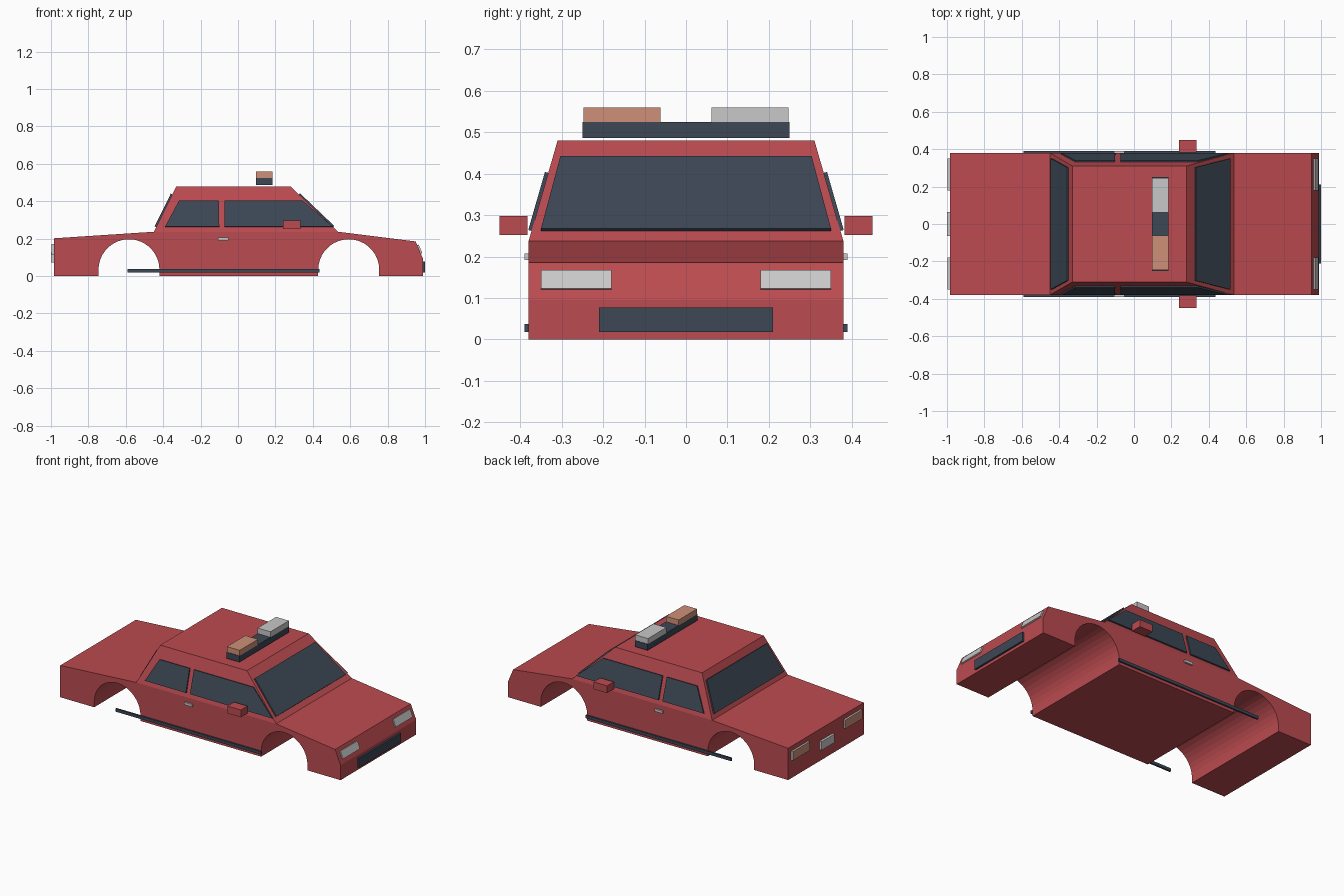
import bpy, bmesh, math
from mathutils import Vector

cube = bpy.data.objects.get("Cube")
if cube:
    bpy.data.objects.remove(cube, do_unlink=True)


def material(name, rgb):
    mat = bpy.data.materials.new(name)
    mat.use_nodes = True
    mat.diffuse_color = (*rgb, 1)
    mat.node_tree.nodes["Principled BSDF"].inputs["Base Color"].default_value = (*rgb, 1)
    return mat


RED = material("red_paint", (0.5, 0.07, 0.08))
DARK = material("dark_glass", (0.045, 0.063, 0.09))
GREY = material("pale_grey", (0.58, 0.58, 0.58))
ORANGE = material("orange_lens", (0.62, 0.28, 0.19))


def loft(name, lower, upper, mat, mirror=False):
    """Closed solid between two matching outlines."""
    bm = bmesh.new()
    a = [bm.verts.new(p) for p in lower]
    b = [bm.verts.new(p) for p in upper]
    bm.faces.new(a)
    bm.faces.new(b)
    for i in range(len(a)):
        j = (i + 1) % len(a)
        bm.faces.new((a[i], a[j], b[j], b[i]))
    bmesh.ops.recalc_face_normals(bm, faces=bm.faces)
    mesh = bpy.data.meshes.new(name)
    bm.to_mesh(mesh)
    bm.free()
    mesh.materials.append(mat)
    obj = bpy.data.objects.new(name, mesh)
    bpy.context.collection.objects.link(obj)
    if mirror:
        mod = obj.modifiers.new("Mirror", 'MIRROR')
        mod.use_axis = (False, True, False)
        mod.use_mirror_merge = False
    return obj


def slab(name, points, offset, mat, mirror=False):
    """Outline extruded along an offset vector."""
    return loft(name, points, [Vector(p) + Vector(offset) for p in points], mat, mirror)


def box(name, x, y, z, mat, mirror=False):
    base = [(x[0], y[0], z[0]), (x[1], y[0], z[0]), (x[1], y[1], z[0]), (x[0], y[1], z[0])]
    return slab(name, base, (0, 0, z[1] - z[0]), mat, mirror)


def arch(cx, radius=0.163, cz=0.034, steps=18):
    """Wheel arch outline from rear foot to front foot."""
    arc = [(cx - radius * math.cos(math.pi * i / steps),
            cz + radius * math.sin(math.pi * i / steps)) for i in range(steps + 1)]
    return [(cx - radius, 0)] + arc + [(cx + radius, 0)]


# Lower body: side profile with both wheel arches
WIDTH, ROOF_WIDTH = 0.38, 0.31
BELT, ROOF = 0.237, 0.48
profile = [(-0.985, 0)] + arch(-0.583) + arch(0.592) + [
    (0.988, 0), (0.988, 0.095), (0.95, 0.185), (0.535, BELT), (-0.45, BELT), (-0.985, 0.202)]
slab("lower_body", [(x, -WIDTH, z) for x, z in profile], (0, 2 * WIDTH, 0), RED)


# Cabin: tapered block
def rectangle(x0, x1, w, z):
    return [(x0, -w, z), (x1, -w, z), (x1, w, z), (x0, w, z)]


loft("cabin", rectangle(-0.45, 0.535, WIDTH, BELT), rectangle(-0.33, 0.28, ROOF_WIDTH, ROOF), RED)


# Side windows lying on the sloped cabin sides
def side_y(z):
    return WIDTH - (WIDTH - ROOF_WIDTH) * (z - BELT) / (ROOF - BELT)


SIDE_WINDOWS = {
    "rear_side_windows": [(-0.39, 0.262), (-0.1, 0.262), (-0.103, 0.402), (-0.315, 0.402)],
    "front_side_windows": [(-0.072, 0.262), (0.508, 0.262), (0.345, 0.402), (-0.072, 0.402)],
}
for name, outline in SIDE_WINDOWS.items():
    slab(name, [(x, side_y(z), z) for x, z in outline], (0, 0.008, 0.002), DARK, mirror=True)


# Windscreen and rear window on the cabin ends
def end_window(name, base_x, roof_x, offset):
    def at(z, w):
        x = base_x + (roof_x - base_x) * (z - BELT) / (ROOF - BELT)
        return [(x, -w, z), (x, w, z)]
    low, high = at(0.262, 0.35), at(0.437, 0.303)
    slab(name, low + high[::-1], offset, DARK)


end_window("windscreen", 0.535, 0.28, (0.006, 0, 0.006))
end_window("rear_window", -0.45, -0.33, (-0.008, 0, 0.004))

# Side fittings
box("door_mirrors", (0.24, 0.335), (0.383, 0.45), (0.252, 0.298), RED, mirror=True)
box("door_handles", (-0.107, -0.05), (0.378, 0.39), (0.191, 0.207), GREY, mirror=True)
box("side_trims", (-0.59, 0.435), (0.379, 0.39), (0.018, 0.037), DARK, mirror=True)

# Nose: headlights on the slanted panel, grille below
headlight = [(0.9775, 0.18, 0.12), (0.9775, 0.35, 0.12), (0.9585, 0.35, 0.165), (0.9585, 0.18, 0.165)]
slab("headlights", headlight, (0.008, 0, 0.003), GREY, mirror=True)
box("grille", (0.985, 1.0), (-0.21, 0.21), (0.018, 0.077), DARK)

# Tail: lights with an orange outer face, number plate
lights = box("tail_lights", (-0.997, -0.983), (0.18, 0.35), (0.115, 0.172), GREY, mirror=True)
lights.data.materials.append(ORANGE)
for face in lights.data.polygons:
    if face.normal.x < -0.9:
        face.material_index = 1
box("rear_plate", (-1.0, -0.983), (-0.065, 0.065), (0.073, 0.127), GREY)

# Roof light bar
box("light_bar_base", (0.095, 0.185), (-0.25, 0.25), (0.486, 0.525), DARK)
box("orange_beacon", (0.095, 0.185), (-0.247, -0.062), (0.525, 0.56), ORANGE)
box("white_beacon", (0.095, 0.185), (0.062, 0.247), (0.525, 0.56), GREY)
